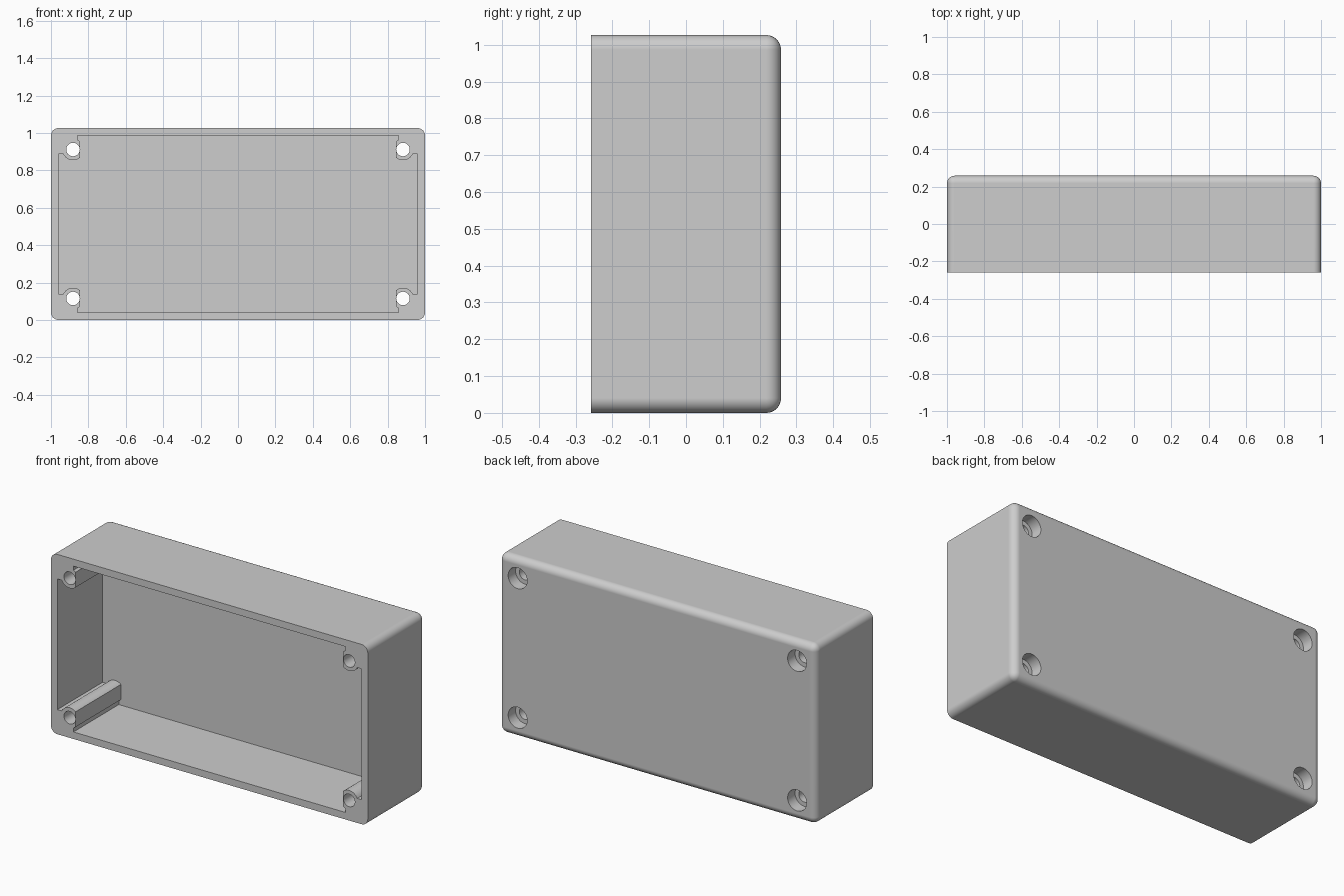
import bpy, bmesh, math
from mathutils import Matrix, Vector

W, D, H = 2.0, 0.516, 1.026          # overall size
WALL, FLOOR, FILLET = 0.04, 0.107, 0.04
POST_X, POST_Z = 0.882, 0.398        # screw post offset from the centre
POST_R, HOLE_R = 0.057, 0.036
SINK_R, SINK_DEPTH = 0.06, 0.067
FRONT, BACK, MID = -D / 2, D / 2, H / 2

cube = bpy.data.objects.get("Cube")
if cube:
    bpy.data.objects.remove(cube, do_unlink=True)

GREY = (0.61, 0.61, 0.61, 1)
grey = bpy.data.materials.new("grey")
grey.use_nodes = True
grey.diffuse_color = GREY
grey.node_tree.nodes["Principled BSDF"].inputs["Base Color"].default_value = GREY


def make_object(name, bm):
    bmesh.ops.recalc_face_normals(bm, faces=bm.faces)
    mesh = bpy.data.meshes.new(name)
    bm.to_mesh(mesh)
    bm.free()
    mesh.materials.append(grey)
    obj = bpy.data.objects.new(name, mesh)
    bpy.context.collection.objects.link(obj)
    return obj


def cylinder(bm, x, z, radius, y0, y1):
    place = Matrix.Translation((x, (y0 + y1) / 2, z)) @ Matrix.Rotation(math.pi / 2, 4, 'X')
    bmesh.ops.create_cone(bm, cap_ends=True, segments=40, radius1=radius,
                          radius2=radius, depth=y1 - y0, matrix=place)


# Outer body: every edge rounded except the open front rim
bm = bmesh.new()
bmesh.ops.create_cube(bm, size=1, matrix=Matrix.Translation((0, 0, MID)) @ Matrix.Diagonal((W, D, H, 1)))
round_edges = [e for e in bm.edges if any(v.co.y > 0 for v in e.verts)]
bmesh.ops.bevel(bm, geom=round_edges, offset=FILLET, segments=8, profile=0.5, affect='EDGES')
body = make_object("enclosure_body", bm)

# Cavity outline for one corner, running around the screw post
in_x, in_z = W / 2 - WALL, MID - WALL
flat_x, block_x, block_z = 0.845, 0.858, 0.373
corner = [(in_x, block_z)]
a0 = math.atan2(block_z - POST_Z, math.sqrt(POST_R**2 - (block_z - POST_Z)**2))
a1 = -math.acos((flat_x - POST_X) / POST_R)
for i in range(15):
    a = a0 + (a1 - a0) * i / 14
    corner.append((POST_X + POST_R * math.cos(a), POST_Z + POST_R * math.sin(a)))
a2 = math.acos((block_x - POST_X) / POST_R)
for i in range(4):
    a = -a1 + (a2 + a1) * i / 3
    corner.append((POST_X + POST_R * math.cos(a), POST_Z + POST_R * math.sin(a)))
corner.append((block_x, in_z))

outline = []
for sx, sz in ((1, 1), (-1, 1), (-1, -1), (1, -1)):
    pts = [(sx * x, sz * z) for x, z in corner]
    outline += pts if sx * sz > 0 else pts[::-1]

bm = bmesh.new()
face = bm.faces.new([bm.verts.new((x, FRONT - 0.1, MID + z)) for x, z in outline])
swept = bmesh.ops.extrude_face_region(bm, geom=[face])
moved = [g for g in swept["geom"] if isinstance(g, bmesh.types.BMVert)]
bmesh.ops.translate(bm, verts=moved, vec=Vector((0, D + 0.1 - FLOOR, 0)))
cavity = make_object("cavity_cutter", bm)

# Screw holes and the wider recesses behind them
holes, recesses = bmesh.new(), bmesh.new()
for sx in (-1, 1):
    for sz in (-1, 1):
        x, z = sx * POST_X, MID + sz * POST_Z
        cylinder(holes, x, z, HOLE_R, FRONT - 0.1, BACK + 0.1)
        cylinder(recesses, x, z, SINK_R, BACK - SINK_DEPTH, BACK + 0.1)
cutters = [cavity, make_object("screw_hole_cutter", holes),
           make_object("screw_recess_cutter", recesses)]

bpy.ops.object.select_all(action='DESELECT')
body.select_set(True)
bpy.context.view_layer.objects.active = body
for cutter in cutters:
    mod = body.modifiers.new(cutter.name, 'BOOLEAN')
    mod.operation, mod.solver, mod.object = 'DIFFERENCE', 'EXACT', cutter
    bpy.ops.object.modifier_apply(modifier=mod.name)
for cutter in cutters:
    bpy.data.objects.remove(cutter, do_unlink=True)

# Smooth fillets while the large faces stay evenly flat
bpy.ops.object.shade_smooth_by_angle(angle=math.radians(30))
weighted = body.modifiers.new("even_faces", 'WEIGHTED_NORMAL')
weighted.keep_sharp = True
weighted.weight = 100
